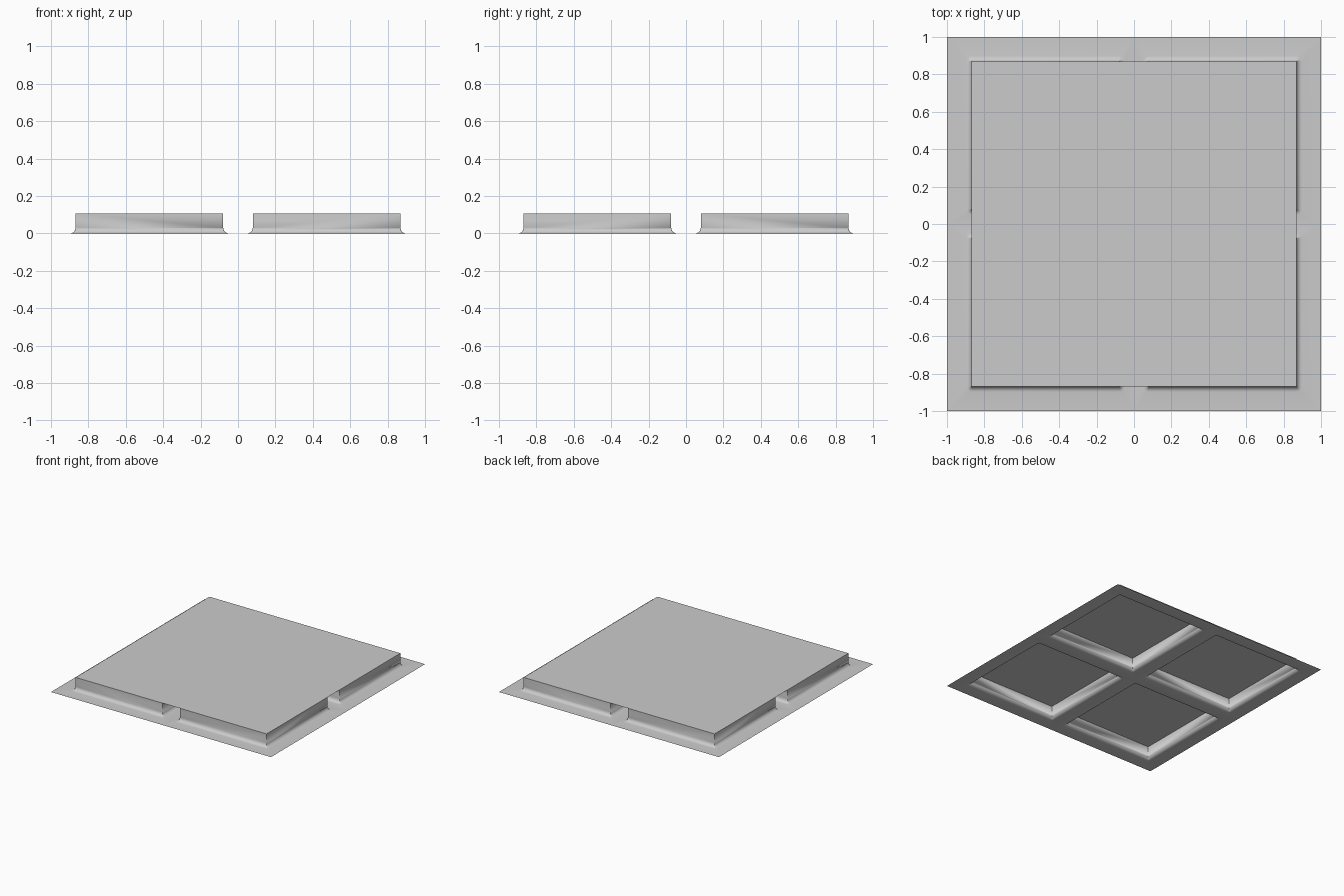
import bpy, bmesh, math

if "Cube" in bpy.data.objects:
    bpy.data.objects.remove(bpy.data.objects["Cube"])

TOP = 0.105          # deck height
LO, HI = 0.079, 0.868  # wall limits of one foot in its quadrant
R = 0.03             # fillet radius at the floor
SEG = 6              # segments per rounded corner


def make_object(name, bm):
    mesh = bpy.data.meshes.new(name)
    bm.to_mesh(mesh)
    bm.free()
    obj = bpy.data.objects.new(name, mesh)
    bpy.context.collection.objects.link(obj)
    return obj


def rounded_ring(bm, off, r, z):
    """Square loop around the foot, grown by off, with corner radius r."""
    verts = []
    for i, (sx, sy) in enumerate(((1, 1), (-1, 1), (-1, -1), (1, -1))):
        cx = HI + off - r if sx > 0 else LO - off + r
        cy = HI + off - r if sy > 0 else LO - off + r
        for k in range(SEG + 1):
            a = math.radians(90) * (i + k / SEG)
            verts.append(bm.verts.new((cx + r * math.cos(a), cy + r * math.sin(a), z)))
    return verts


# Base sheet with one hollow, flared foot per quadrant
bm = bmesh.new()
rings = [rounded_ring(bm, 0, 0.0, TOP)]
for k in range(7):
    t = math.radians(90) * k / 6
    off = R * (1 - math.cos(t))
    rings.append(rounded_ring(bm, off, off, R * (1 - math.sin(t))))
outer = []
for x, y in ((1, 1), (0, 1), (0, 0), (1, 0)):
    outer += [bm.verts.new((x, y, 0)) for _ in range(SEG + 1)]
rings.append(outer)
for a, b in zip(rings, rings[1:]):
    n = len(a)
    for i in range(n):
        j = (i + 1) % n
        bm.faces.new((a[i], b[i], b[j], a[j]))
bmesh.ops.remove_doubles(bm, verts=bm.verts, dist=1e-5)
base = make_object("base_sheet_with_feet", bm)
mirror = base.modifiers.new("quadrants", 'MIRROR')
mirror.use_axis = (True, True, False)
bpy.context.view_layer.objects.active = base
base.select_set(True)
bpy.ops.object.shade_smooth_by_angle(angle=math.radians(30))

# Thin deck over the four feet
bm = bmesh.new()
bm.faces.new([bm.verts.new((x * HI, y * HI, TOP))
              for x, y in ((-1, -1), (1, -1), (1, 1), (-1, 1))])
make_object("top_deck", bm)
